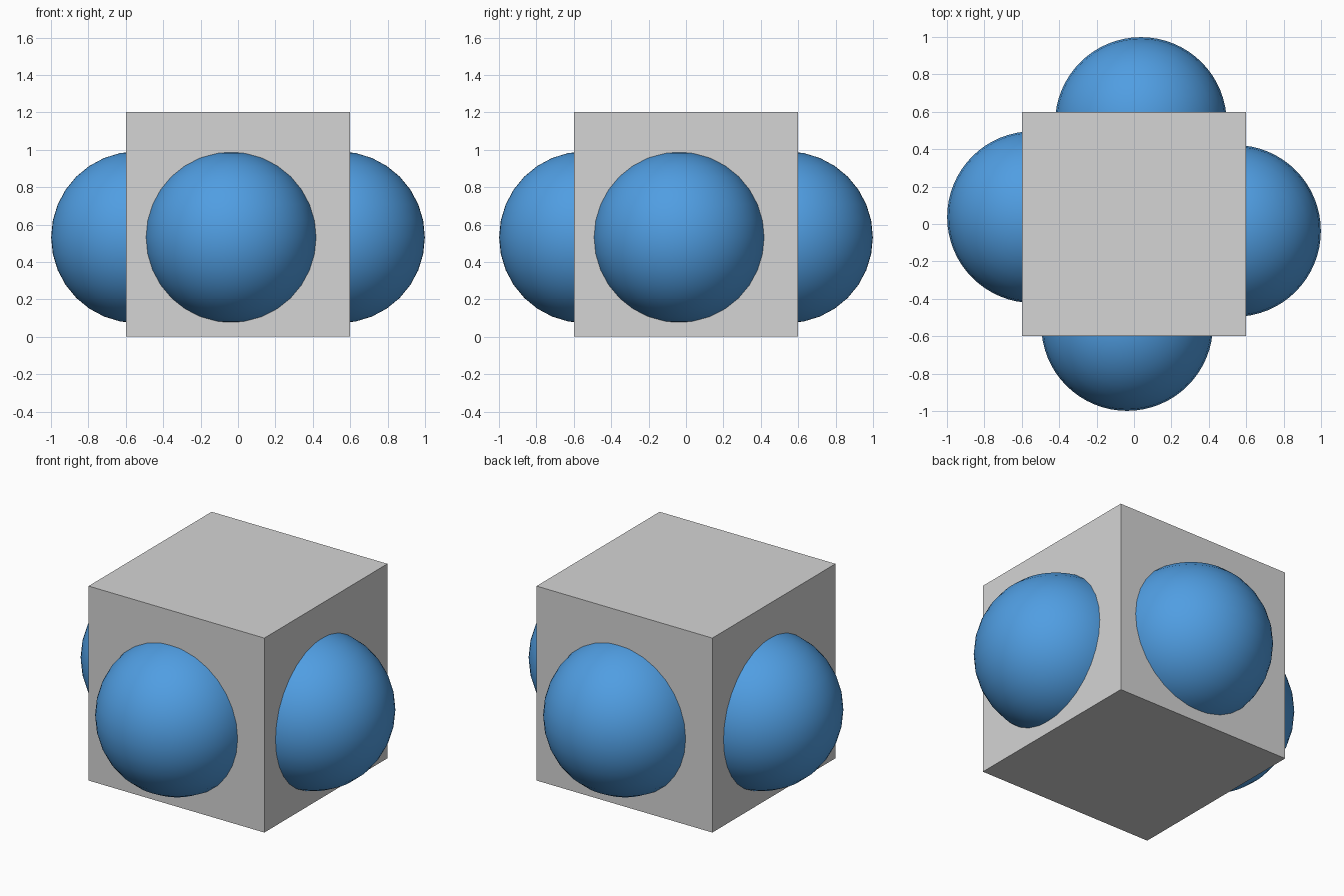
import bpy
import math

if "Cube" in bpy.data.objects:
    bpy.data.objects.remove(bpy.data.objects["Cube"])


def material(name, rgb):
    mat = bpy.data.materials.new(name)
    mat.diffuse_color = (*rgb, 1.0)
    mat.use_nodes = True
    mat.node_tree.nodes["Principled BSDF"].inputs["Base Color"].default_value = mat.diffuse_color
    return mat


grey = material("light grey", (0.66, 0.66, 0.66))
blue = material("blue", (0.08, 0.34, 0.76))

# Central cube body
bpy.ops.mesh.primitive_cube_add(size=1.2, location=(0, 0, 0.602))
body = bpy.context.object
body.name = "cube_body"
body.data.materials.append(grey)

# Four half-sunk balls, one per side, repeated by quarter turns
SIDE_SHIFT, OUT, HEIGHT, RADIUS = -0.037, 0.54, 0.532, 0.459
for i, side in enumerate(("front", "right", "back", "left")):
    a = i * math.pi / 2
    c, s = math.cos(a), math.sin(a)
    x = SIDE_SHIFT * c + OUT * s
    y = SIDE_SHIFT * s - OUT * c
    bpy.ops.mesh.primitive_uv_sphere_add(
        segments=64, ring_count=16, radius=RADIUS, location=(x, y, HEIGHT))
    ball = bpy.context.object
    ball.name = side + "_ball"
    ball.data.materials.append(blue)
    bpy.ops.object.shade_smooth()
